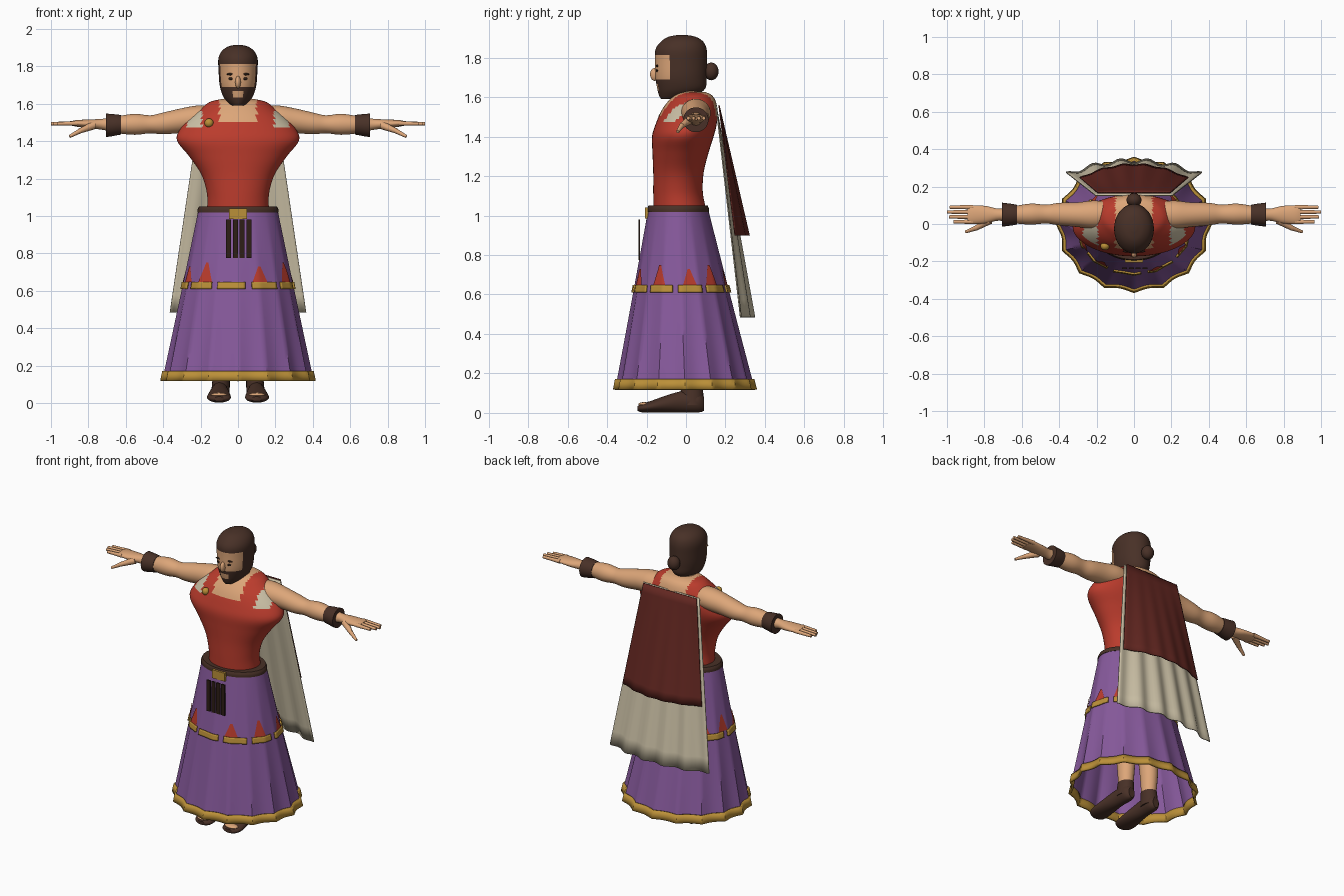
import bpy, bmesh, math
from mathutils import Vector

cube = bpy.data.objects.get("Cube")
if cube:
    bpy.data.objects.remove(cube)


def material(name, rgb):
    m = bpy.data.materials.new(name)
    m.use_nodes = True
    m.diffuse_color = (*rgb, 1)
    m.node_tree.nodes["Principled BSDF"].inputs["Base Color"].default_value = (*rgb, 1)
    return m


RED = material("tunic red", (.50, .045, .026))
PURPLE = material("skirt purple", (.24, .10, .33))
GOLD = material("gold", (.50, .28, .04))
SKIN = material("skin", (.72, .38, .19))
BROWN = material("dark brown", (.065, .030, .020))
MAROON = material("cape maroon", (.125, .020, .015))
CREAM = material("cream cloth", (.60, .53, .38))
DARK = material("strap dark", (.026, .013, .008))
made = []


def finish(name, bm, mats, rule=None):
    bmesh.ops.recalc_face_normals(bm, faces=bm.faces)
    if rule:
        for f in bm.faces:
            f.material_index = rule(f.calc_center_median())
    me = bpy.data.meshes.new(name)
    bm.to_mesh(me)
    bm.free()
    for m in mats:
        me.materials.append(m)
    ob = bpy.data.objects.new(name, me)
    bpy.context.collection.objects.link(ob)
    made.append(ob)
    return ob


def grid(name, point, nu, nv, mats, closed=False, caps=False, rule=None):
    """Surface from point(u, v) with u, v in 0..1."""
    bm = bmesh.new()
    rows = [[bm.verts.new(point(i / nu, j / nv)) for i in range(nu + (not closed))]
            for j in range(nv + 1)]
    for a, b in zip(rows, rows[1:]):
        for i in range(nu):
            k = (i + 1) % len(a)
            bm.faces.new((a[i], a[k], b[k], b[i]))
    if caps:
        bm.faces.new(rows[0])
        bm.faces.new(rows[-1])
    return finish(name, bm, mats, rule)


def loft(name, rings, mats, axis="z", n=32, steps=4, side=1, rule=None):
    """Elliptical rings (t, c1, c2, r1, r2) along an axis, joined by a smooth spline."""
    R = [Vector(r) for r in rings]

    def point(u, v):
        s = v * (len(R) - 1)
        i = min(int(s), len(R) - 2)
        f = s - i
        p, q = R[i], R[i + 1]
        d0 = (q - R[max(i - 1, 0)]) / 2
        d1 = (R[min(i + 2, len(R) - 1)] - p) / 2
        h = f * f * (3 - 2 * f)
        t, c1, c2, r1, r2 = p * (1 - h) + q * h + d0 * (f * (1 - f) ** 2) - d1 * (f * f * (1 - f))
        a = 2 * math.pi * u
        c1, c2 = c1 + r1 * math.cos(a), c2 + r2 * math.sin(a)
        x, y, z = {"z": (c1, c2, t), "x": (t, c1, c2), "y": (c1, t, c2)}[axis]
        return (x * side, y, z)
    return grid(name, point, n, steps * (len(R) - 1), mats, True, True, rule)


def ball(name, loc, scale, mat):
    bm = bmesh.new()
    bmesh.ops.create_uvsphere(bm, u_segments=20, v_segments=12, radius=1)
    for v in bm.verts:
        v.co = Vector(a * b for a, b in zip(v.co, scale)) + Vector(loc)
    return finish(name, bm, [mat])


def box(name, loc, size, mat):
    bm = bmesh.new()
    bmesh.ops.create_cube(bm, size=1)
    for v in bm.verts:
        v.co = Vector(a * b for a, b in zip(v.co, size)) + Vector(loc)
    return finish(name, bm, [mat])


def rod(name, a, b, r0, r1, mat):
    a, b = Vector(a), Vector(b)
    bm = bmesh.new()
    bmesh.ops.create_cone(bm, cap_ends=True, segments=10, radius1=r0, radius2=r1, depth=(b - a).length)
    q = (b - a).to_track_quat("Z", "Y")
    for v in bm.verts:
        v.co = q @ v.co + (a + b) / 2
    return finish(name, bm, [mat])


# Head: hair, face and beard are regions of one shape
def head_rule(c):
    if c.y > -.085 or c.z > 1.81:
        return 0
    mouth = abs(c.x) < .028 and 1.63 < c.z < 1.663
    cheek = 1.69 < c.z
    return 1 if mouth or cheek else 0


loft("head", [(1.59, 0, -.085, .03, .04), (1.605, 0, -.05, .052, .085), (1.64, 0, -.025, .08, .12),
              (1.70, 0, -.025, .098, .13), (1.78, 0, -.025, .104, .132), (1.84, 0, -.025, .105, .13),
              (1.88, 0, -.02, .088, .108), (1.905, 0, -.02, .055, .07), (1.915, 0, -.02, .015, .02)],
     [BROWN, SKIN], n=56, steps=6, rule=head_rule)
ball("hair_bun", (0, .128, 1.73), (.04, .037, .045), BROWN)
ball("nose", (0, -.158, 1.715), (.015, .024, .033), SKIN)
for s in (-1, 1):
    ball("eye", (s * .038, -.147, 1.734), (.014, .005, .007), DARK)
    ball("eyebrow", (s * .04, -.146, 1.758), (.022, .006, .006), DARK)
loft("neck", [(1.5, 0, .01, .085, .085), (1.58, 0, .005, .075, .075), (1.66, 0, 0, .066, .07)], [SKIN])


# Tunic with open neckline and pale shoulder patches
def tunic_rule(c):
    if c.z > 1.505 and abs(c.x) < .10:
        return 1
    if c.z > 1.475 and .195 < abs(c.x) < .27 and c.y < 0:
        return 2
    return 0


loft("tunic", [(z, 0, (f + b) / 2, rx, (b - f) / 2) for z, rx, f, b in (
    (1.04, .165, -.165, .10), (1.12, .166, -.166, .085), (1.22, .195, -.166, .09),
    (1.32, .262, -.17, .115), (1.40, .325, -.172, .14), (1.46, .312, -.155, .155),
    (1.53, .25, -.125, .16), (1.58, .19, -.09, .15), (1.61, .15, -.06, .13), (1.625, .09, -.03, .10))],
     [RED, SKIN, CREAM], n=64, steps=5, rule=tunic_rule)
ball("shoulder_brooch", (-.155, -.118, 1.497), (.024, .022, .024), GOLD)

# Arms, cuffs and hands
for s in (-1, 1):
    loft("arm", [(.14, .05, 1.52, .07, .07), (.22, .05, 1.52, .075, .07), (.30, .05, 1.51, .066, .066),
                 (.40, .053, 1.495, .06, .058), (.47, .053, 1.49, .05, .048), (.55, .053, 1.49, .056, .056),
                 (.64, .05, 1.488, .046, .046), (.72, .05, 1.49, .032, .03), (.79, .05, 1.492, .046, .024),
                 (.86, .05, 1.495, .05, .018), (.89, .05, 1.495, .045, .012)], [SKIN], "x", side=s)
    loft("cuff", [(.625, .05, 1.487, .052, .052), (.65, .05, 1.487, .057, .056),
                  (.68, .05, 1.485, .061, .06), (.705, .05, 1.485, .064, .063)], [BROWN], "x", side=s)
    for i, tip in enumerate((.965, .99, 1.0, .985)):
        y = .012 + .026 * i
        rod("finger", (s * .86, y, 1.495), (s * tip, y, 1.493), .013, .009, SKIN)
    rod("thumb", (s * .77, .02, 1.485), (s * .845, -.022, 1.455), .022, .014, SKIN)
    rod("thumb_tip", (s * .84, -.02, 1.457), (s * .90, -.042, 1.425), .014, .008, SKIN)

# Legs and shoes
for s in (-1, 1):
    loft("leg", [(.10, .09, .03, .042, .045), (.30, .09, .03, .055, .06), (.5, .09, 0, .06, .06),
                 (.8, .09, -.02, .07, .07)], [SKIN], side=s, n=20)
    loft("shoe_ankle", [(.04, .095, .03, .05, .06), (.09, .092, .03, .048, .058),
                        (.135, .09, .03, .046, .055)], [BROWN], side=s, n=20)
    loft("shoe", [(.092, .095, .045, .022, .035), (.06, .096, .055, .043, .053), (-.02, .098, .056, .046, .054),
                  (-.10, .1, .045, .056, .043), (-.18, .102, .031, .064, .029),
                  (-.225, .1, .025, .056, .022), (-.245, .1, .022, .03, .012)], [BROWN], "y", side=s)
    ball("toes", (s * .102, -.213, .043), (.045, .028, .012), SKIN)


# Pleated skirt; trims follow the same surface
def skirt_point(a, z, off=0):
    f = (1.04 - z) / .92
    w = 1 + f * (.055 * (1 - abs(math.sin(8 * a))) - .03)
    return ((.21 + .185 * f) * w * math.cos(a) + off * math.cos(a),
            -.04 + .035 * f + (.15 + .195 * f) * w * math.sin(a) + off * math.sin(a), z)


def trim(name, angle, low, high, z0, z1, mat, n=12, off=.006):
    """Patch centred on an angle from the front, with half widths low and high."""
    def point(u, v):
        half = low + (high - low) * v
        return skirt_point(math.radians(angle - 90 + (2 * u - 1) * half), z0 + (z1 - z0) * v, off)
    return grid(name, point, n, 4, [mat])


grid("skirt", lambda u, v: skirt_point(2 * math.pi * u, .12 + .91 * v), 128, 24, [PURPLE], True)
hem = grid("skirt_hem", lambda u, v: skirt_point(2 * math.pi * u, .118 + .052 * v, .004), 128, 2, [GOLD], True)
hem.modifiers.new("thickness", "SOLIDIFY").thickness = .014
hem.modifiers["thickness"].offset = 0
for i in range(10):
    band = trim("skirt_band", 29 + 36 * i, 14.5, 14.5, .61, .647, GOLD, off=.005)
    band.modifiers.new("thickness", "SOLIDIFY").thickness = .009
    band.modifiers["thickness"].offset = 0
for i, angle in enumerate((-67, -37, 24, 62, 101, 131, 165, -101, -131)):
    trim("skirt_flame", angle, 8.5, 1.5, .648, .73 + .02 * (i % 2), RED, 6)

# Belt, buckle and hanging straps
loft("belt", [(1.018, 0, -.04, .217, .157), (1.035, 0, -.04, .216, .156), (1.05, 0, -.04, .208, .15)], [BROWN], n=48)
box("buckle", (0, -.197, 1.012), (.095, .02, .055), GOLD)
for i in range(4):
    box("hanging_strap", (-.05 + .036 * i, -.237, .878), (.026, .009, .205), DARK)


# Cape in two layers
def cape(name, w0, w1, z1, y0, y1, wave, mat):
    def point(u, v):
        u = 2 * u - 1
        bow = .075 * u * u + wave * math.cos(5 * math.pi * u)
        return (u * (w0 + (w1 - w0) * v), y0 + (y1 - y0) * v - bow * v, 1.56 + (z1 - 1.56) * v)
    ob = grid(name, point, 40, 12, [mat])
    ob.modifiers.new("thickness", "SOLIDIFY").thickness = .006
    return ob


cape("cape_lining", .205, .365, .485, .155, .342, .012, CREAM)
cape("cape_outer", .195, .292, .90, .17, .322, .004, MAROON)

# Smooth shading with crisp edges
bpy.ops.object.select_all(action="DESELECT")
for ob in made:
    ob.select_set(True)
bpy.context.view_layer.objects.active = made[0]
bpy.ops.object.shade_smooth_by_angle(angle=math.radians(40))
